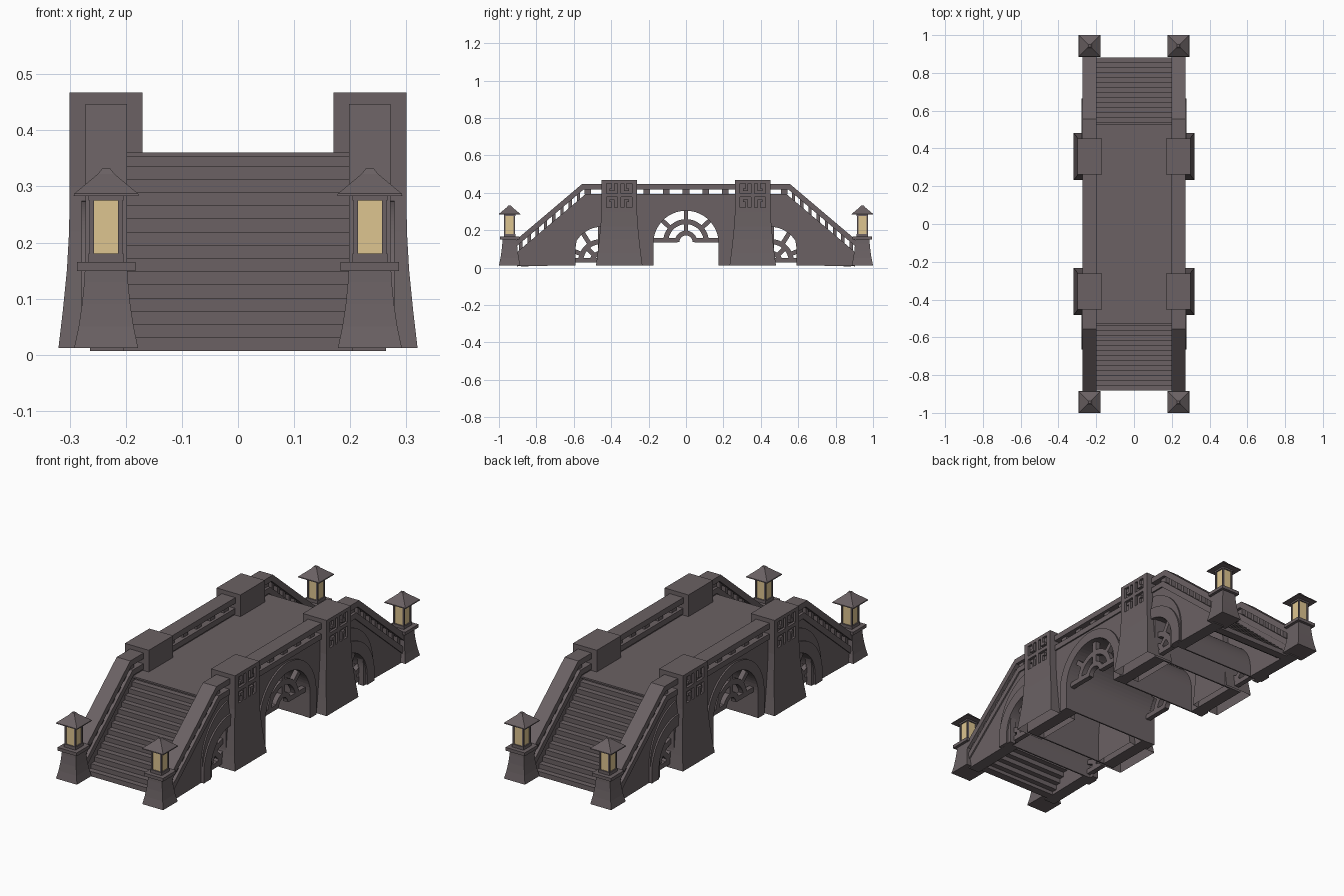
import bpy, bmesh, math

if "Cube" in bpy.data.objects:
    bpy.data.objects.remove(bpy.data.objects["Cube"])

def material(name, col):
    m = bpy.data.materials.new(name)
    m.diffuse_color = (*col, 1)
    m.use_nodes = True
    m.node_tree.nodes["Principled BSDF"].inputs["Base Color"].default_value = m.diffuse_color
    return m

STONE = material("grey_stone", (0.145, 0.12, 0.126))
GLASS = material("warm_glass", (0.73, 0.56, 0.28))
parts = {}

def get(name):
    return parts.setdefault(name, bmesh.new())

def prism(name, pts, x0, x1, sy=1):
    """Extrude a (y, z) outline between two x planes."""
    bm = get(name)
    f = bm.faces.new([bm.verts.new((x0, y * sy, z)) for y, z in pts])
    ext = bmesh.ops.extrude_face_region(bm, geom=[f], use_keep_orig=True)["geom"]
    for v in ext:
        if isinstance(v, bmesh.types.BMVert):
            v.co.x = x1

def loft(name, levels, closed=True):
    """Stack of rectangles (z, x0, x1, y0, y1)."""
    bm = get(name)
    rings = [[bm.verts.new(p) for p in ((a, c, z), (b, c, z), (b, d, z), (a, d, z))]
             for z, a, b, c, d in levels]
    if closed:
        bm.faces.new(rings[0])
    bm.faces.new(rings[-1])
    for r, s in zip(rings, rings[1:]):
        for i in range(4):
            j = (i + 1) % 4
            bm.faces.new((r[i], r[j], s[j], s[i]))

def box(name, x0, x1, y0, y1, z0, z1):
    loft(name, [(z0, x0, x1, y0, y1), (z1, x0, x1, y0, y1)])

def square(name, cx, cy, levels):
    loft(name, [(z, cx - h, cx + h, cy - h, cy + h) for z, h in levels])

def arc(cy, cz, r, a0, a1, n=24):
    return [(cy + r * math.cos(math.radians(a0 + (a1 - a0) * i / n)),
             cz + r * math.sin(math.radians(a0 + (a1 - a0) * i / n))) for i in range(n + 1)]

def band(cy, cz, r0, r1, a0, a1):
    return arc(cy, cz, r1, a0, a1) + arc(cy, cz, r0, a1, a0)

BOT = 0.012
MID = (0.0, 0.13)       # centre of the middle arch
SIDE = (0.45, 0.06)     # centre of the side openings
OUTER = (0.42, 0.10)    # centre of the wide, flush side moulding
SLOPE = 0.846
END_A = math.degrees(math.acos(0.02 / 0.16))

def rail_z(y, d):
    return 0.152 + SLOPE * (0.904 - y) - d / 0.763

def rail_line(d, end=0.904):
    k = 0.556 - 0.37 * d
    return [(-end, rail_z(end, d)), (-k, 0.4465 - d), (k, 0.4465 - d), (end, rail_z(end, d))]

def strip(d0, d1):
    return rail_line(d0) + rail_line(d1)[::-1]

def underside(end, zend):
    """Bottom outline with three arches, from -y to +y."""
    half = [(0.176, BOT), (0.47, BOT)] + arc(*SIDE, 0.16, END_A, 0) + [(0.61, BOT), (end, zend)]
    left = [(-y, z) for y, z in half[::-1]]
    return left + arc(*MID, 0.176, 180, 0, 32) + half

def legged(c, r0, r1, a):
    """Arch band with a straight leg at its start, and at its end if a is 180."""
    pts = [(c[0] + r1, BOT)] + arc(*c, r1, 0, a, 32)
    if a == 180:
        pts += [(c[0] - r1, BOT), (c[0] - r0, BOT)]
    return pts + arc(*c, r0, a, 0, 32) + [(c[0] + r0, BOT)]

# hollow underside: deck slab and thin barrel vaults
box("deck", -0.21, 0.21, -0.53, 0.53, 0.352, 0.36)
prism("vaults", legged(MID, 0.176, 0.183, 180), -0.21, 0.21)
for sy in (-1, 1):
    prism("vaults", legged(SIDE, 0.16, 0.167, END_A), -0.21, 0.21, sy)
    y0, y1 = sorted((sy * 0.463, sy * 0.47))
    box("vaults", -0.21, 0.21, y0, y1, BOT, 0.225)

# stairs at both ends
for sy in (-1, 1):
    for i in range(15):
        y = 0.882 - 0.0266 * i
        top = 0.36 - 0.0235 * (14 - i)
        y0, y1 = sorted((sy * y, sy * (y - 0.04)))
        box("stairs", -0.205, 0.205, y0, y1, max(0.007, top - 0.03), top)

def tracery(cy, cz, sy, x0, x1, a1, spokes, bar):
    """Open stone screen: two rings, spokes and a level bar."""
    prism("arch_tracery", band(cy, cz, 0.095, 0.122, 0, a1), x0, x1, sy)
    prism("arch_tracery", band(cy, cz, 0.035, 0.06, 0, a1), x0, x1, sy)
    for ang, r0, r1 in spokes:
        c, s = math.cos(math.radians(ang)), math.sin(math.radians(ang))
        w = 0.012
        prism("arch_tracery", [(cy + r * c - t * s, cz + r * s + t * c) for r, t in
              ((r0, -w), (r1, -w), (r1, w), (r0, w))], x0, x1, sy)
    for b0, b1 in bar:
        prism("arch_tracery", [(b0, cz - 0.002), (b1, cz - 0.002), (b1, cz + 0.022), (b0, cz + 0.022)], x0, x1, sy)

for sx in (-1, 1):
    X = lambda a, b: (sx * a, sx * b)
    # side wall, handrail and lower trim
    prism("side_walls", underside(0.904, 0.007) + rail_line(0.06)[::-1], *X(0.203, 0.264))
    prism("handrail", strip(0, 0.028), *X(0.198, 0.272))
    prism("lower_rail", strip(0.053, 0.08), *X(0.199, 0.271))
    # short balusters in the railing gap
    for i in range(-5, 6):
        y = i * 0.105
        prism("balusters", [(y - 0.018, 0.39), (y + 0.018, 0.39), (y + 0.018, 0.422), (y - 0.018, 0.422)], *X(0.212, 0.258))
    # middle arch moulding and screen
    prism("arch_moulding", legged(MID, 0.174, 0.222, 180), *X(0.24, 0.272))
    tracery(0, 0.137, 1, *X(0.222, 0.247), 180,
            [(90, 0.05, 0.175), (42, 0.11, 0.175), (138, 0.11, 0.175)],
            [(-0.18, -0.045), (0.045, 0.18)])
    for sy in (-1, 1):
        # sloped balusters
        for i in range(8):
            y = 0.575 + i * 0.044
            a, b = y - 0.009, y + 0.009
            prism("balusters", [(a, rail_z(a, 0.055)), (b, rail_z(b, 0.055)), (b, rail_z(b, 0.026)),
                                (a, rail_z(a, 0.026))], *X(0.212, 0.258), sy)
        # side arch: wide flush moulding, raised inner moulding and screen
        prism("arch_moulding", legged(OUTER, 0.17, 0.245, 80), *X(0.24, 0.271), sy)
        prism("arch_moulding", legged(SIDE, 0.158, 0.214, 100), *X(0.24, 0.279), sy)
        tracery(0.455, 0.03, sy, *X(0.222, 0.247), 90,
                [(22, 0.11, 0.165), (58, 0.11, 0.185), (45, 0.05, 0.11)], [(0.46, 0.615)])
        # flared pier, open below, with a recessed panel face at the top
        cy = 0.357 * sy
        lv = []
        for z, xo, h in ((BOT, 0.32, 0.124), (0.08, 0.312, 0.115), (0.15, 0.305, 0.107), (0.22, 0.301, 0.1),
                         (0.30, 0.30, 0.095), (0.322, 0.30, 0.095), (0.322, 0.288, 0.095), (0.467, 0.288, 0.095)):
            x0, x1 = sorted(X(0.17, xo))
            lv.append((z, x0, x1, cy - h, cy + h))
        loft("piers", lv, closed=False)
        # fretwork bars: (y0, y1, z0, z1) relative to the panel centre
        bars = [(-0.095, -0.068, -0.067, 0.08), (0.068, 0.095, -0.067, 0.08), (-0.07, 0.07, 0.063, 0.08),
                (-0.009, 0.009, -0.067, 0.066), (-0.07, 0.07, -0.009, 0.009)]
        for a in (-1, 1):
            for b in (-1, 1):
                bars.append((*sorted((a * 0.026, a * 0.04)), *sorted((b * 0.022, b * 0.066))))
                bars.append((*sorted((a * 0.026, a * 0.053)), *sorted((b * 0.022, b * 0.036))))
        for y0, y1, z0, z1 in bars:
            box("pier_fretwork", *sorted(X(0.28, 0.30)), cy + y0, cy + y1, 0.387 + z0, 0.387 + z1)
        # lamp post, slab, lantern frame, glass and roof
        px, py = 0.235 * sx, 0.943 * sy
        square("lamp_posts", px, py, [(BOT, 0.057), (0.05, 0.049), (0.09, 0.043), (0.13, 0.039), (0.15, 0.038)])
        square("lamp_slabs", px, py, [(0.149, 0.052), (0.165, 0.052)])
        square("lantern_frames", px, py, [(0.165, 0.031), (0.18, 0.031)])
        square("lantern_frames", px, py, [(0.275, 0.031), (0.285, 0.031)])
        for a in (-1, 1):
            for b in (-1, 1):
                square("lantern_frames", px + a * 0.0255, py + b * 0.0255, [(0.175, 0.004), (0.28, 0.004)])
        square("lantern_glass", px, py, [(0.178, 0.025), (0.277, 0.025)])
        square("lantern_roofs", px, py, [(0.283, 0.058), (0.287, 0.057), (0.322, 0.015), (0.332, 0.007)])

# turn every part into an object
for name, bm in parts.items():
    bmesh.ops.recalc_face_normals(bm, faces=bm.faces[:])
    me = bpy.data.meshes.new(name)
    bm.to_mesh(me)
    bm.free()
    me.materials.append(GLASS if name == "lantern_glass" else STONE)
    ob = bpy.data.objects.new(name, me)
    bpy.context.collection.objects.link(ob)
